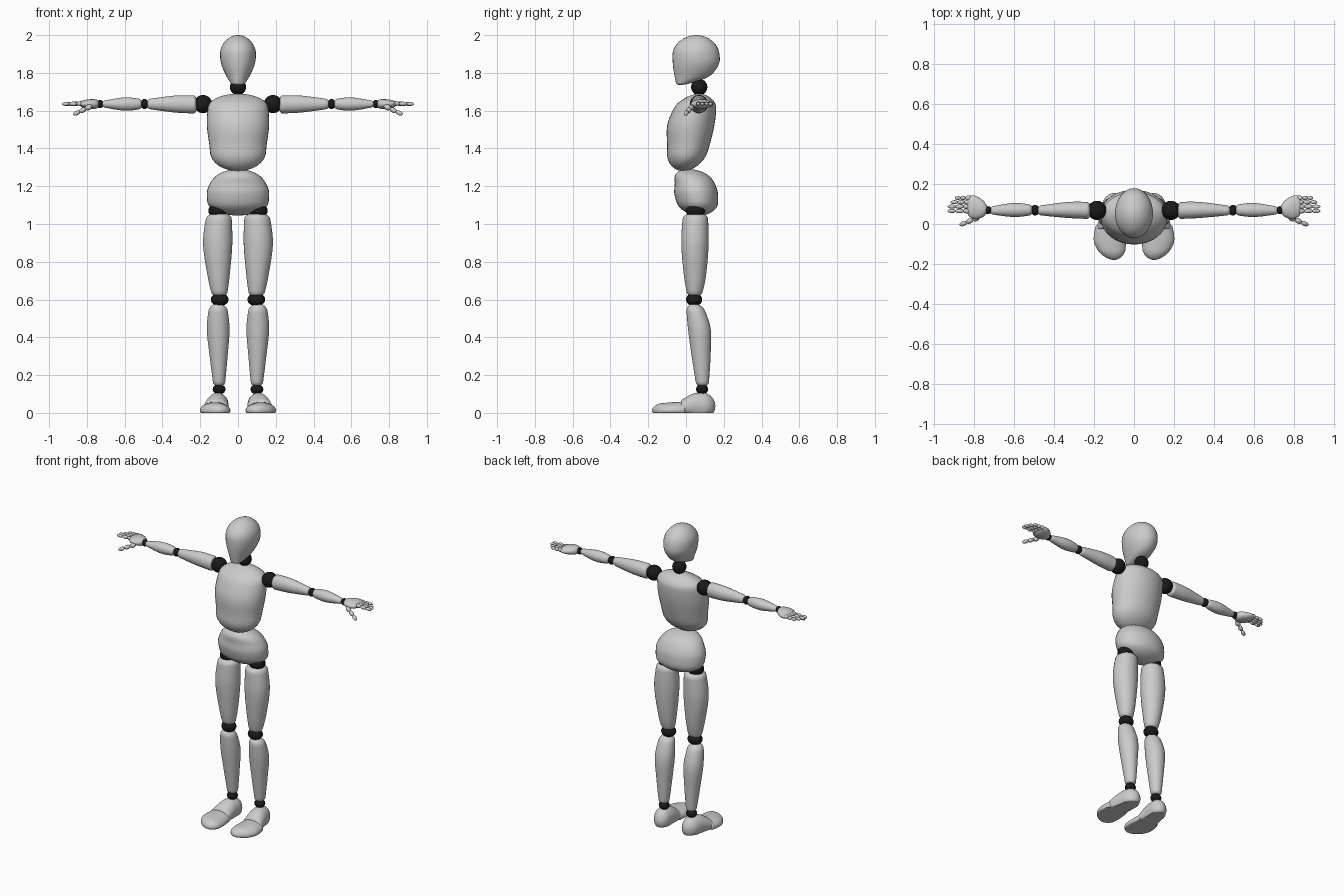
import bpy, bmesh
from math import sin, cos, pi, sqrt
from mathutils import Vector, Matrix

cube = bpy.data.objects.get("Cube")
if cube:
    bpy.data.objects.remove(cube)


def material(name, value):
    mat = bpy.data.materials.new(name)
    mat.use_nodes = True
    colour = (value, value, value, 1)
    mat.diffuse_color = colour
    mat.node_tree.nodes["Principled BSDF"].inputs["Base Color"].default_value = colour
    return mat


GREY = material("light grey", 0.6)
BLACK = material("joint black", 0.01)
SEGMENTS = 32
RINGS = 28


def finish(name, bm, mat, side):
    """Mirror to the wanted side, shade smooth and link."""
    for vert in bm.verts:
        vert.co.x *= side
    bmesh.ops.recalc_face_normals(bm, faces=bm.faces)
    mesh = bpy.data.meshes.new(name)
    bm.to_mesh(mesh)
    bm.free()
    mesh.materials.append(mat)
    obj = bpy.data.objects.new(name, mesh)
    bpy.context.collection.objects.link(obj)
    bpy.ops.object.select_all(action='DESELECT')
    obj.select_set(True)
    bpy.context.view_layer.objects.active = obj
    bpy.ops.object.shade_smooth_by_angle(angle=0.9)


def spline(stations, u):
    """Point on a smooth curve through the stations, u from start to end."""
    last = len(stations) - 1
    i = min(int(u * last), last - 1)
    t = u * last - i
    b, c = stations[i], stations[i + 1]
    a = stations[i - 1] if i > 0 else b
    d = stations[i + 2] if i + 2 <= last else c
    return (b + (c - a) * (t / 2) + (2 * a - 5 * b + 4 * c - d) * (t * t / 2)
            + (3 * b - a - 3 * c + d) * (t ** 3 / 2))


def dome(distance, length):
    """Radius factor that rounds off an end over the given length."""
    gap = max(0, 1 - distance / length)
    return max(sqrt(max(0, 1 - gap * gap)), 0.02)


def loft(name, axis, stations, start_round, end_round, side=1, floor=None):
    """Oval sections along an axis: position, then low and high of the other two axes."""
    stations = [Vector(s) for s in stations]
    start, end = stations[0][0], stations[-1][0]
    bm = bmesh.new()
    rings = []
    for r in range(RINGS + 1):
        pos, a_low, a_high, b_low, b_high = spline(stations, (1 - cos(pi * r / RINGS)) / 2)
        size = dome(pos - start, start_round) * dome(end - pos, end_round) / 2
        ring = []
        for k in range(SEGMENTS):
            angle = 2 * pi * k / SEGMENTS
            a = (a_low + a_high) / 2 + (a_high - a_low) * size * cos(angle)
            b = (b_low + b_high) / 2 + (b_high - b_low) * size * sin(angle)
            if floor is not None:
                b = max(b, floor)
            ring.append(bm.verts.new({"x": (pos, a, b), "y": (a, pos, b), "z": (a, b, pos)}[axis]))
        rings.append(ring)
    for low, high in zip(rings, rings[1:]):
        for k in range(SEGMENTS):
            bm.faces.new((low[k - 1], low[k], high[k], high[k - 1]))
    bm.faces.new(rings[0])
    bm.faces.new(rings[-1])
    finish(name, bm, GREY, side)


def centred(rows):
    return [(z, -width, width, back, front) for z, width, back, front in rows]


def joint(name, centre, radii, side=1):
    bm = bmesh.new()
    bmesh.ops.create_uvsphere(bm, u_segments=24, v_segments=16, radius=1,
                              matrix=Matrix.Translation(centre) @ Matrix.Diagonal((*radii, 1)))
    finish(name, bm, BLACK, side)


def digit(name, base, tip, radius, side):
    """Chain of three stretched beads from base to tip."""
    base, tip = Vector(base), Vector(tip)
    step = (tip - base) / 3
    turn = step.to_track_quat('Z', 'Y').to_matrix().to_4x4()
    bm = bmesh.new()
    for i in range(3):
        width = radius * (1 - i / 10)
        shape = Matrix.Diagonal((width, width, step.length * 0.56, 1))
        bmesh.ops.create_uvsphere(bm, u_segments=12, v_segments=10, radius=1,
                                  matrix=Matrix.Translation(base + step * (i + 0.5)) @ turn @ shape)
    finish(name, bm, GREY, side)


# Head, chest and pelvis
loft("head", "z", centred([
    (1.735, .03, -.05, -.01), (1.78, .06, -.06, .12), (1.85, .09, -.07, .175),
    (1.92, .095, -.07, .175), (2, .09, -.06, .17)]), .01, .1)
joint("neck_joint", (0, .07, 1.725), (.043, .043, .043))
loft("chest", "z", centred([
    (1.28, .145, -.11, .08), (1.4, .15, -.1, .12), (1.52, .165, -.1, .15),
    (1.62, .16, -.06, .16), (1.69, .15, -.01, .15)]), .1, .07)
loft("pelvis", "z", centred([
    (1.045, .155, -.03, .17), (1.15, .165, -.06, .17),
    (1.22, .16, -.07, .16), (1.29, .17, -.13, .16)]), .07, .12)

for prefix, side in (("left_", 1), ("right_", -1)):
    # Leg
    joint(prefix + "hip_joint", (.107, .05, 1.07), (.05, .05, .04), side)
    loft(prefix + "thigh", "z", [
        (.61, .06, .135, .01, .08), (.72, .045, .16, -.01, .105),
        (.9, .03, .185, -.025, .12), (1.06, .035, .165, -.015, .115)], .03, .03, side)
    joint(prefix + "knee_joint", (.097, .043, .6), (.047, .043, .035), side)
    loft(prefix + "shin", "z", [
        (.14, .07, .13, .055, .12), (.3, .055, .15, .03, .13),
        (.45, .045, .165, .01, .13), (.58, .06, .15, 0, .085)], .02, .04, side)
    joint(prefix + "ankle_joint", (.1, .085, .125), (.034, .032, .027), side)
    loft(prefix + "foot", "y", [
        (-.03, .05, .19, -.03, .065), (.05, .05, .17, -.03, .105),
        (.155, .05, .15, -.03, .1)], .01, .06, side, floor=0)
    loft(prefix + "toe", "y", [
        (-.18, .05, .15, -.02, .045), (-.09, .04, .2, -.03, .055),
        (0, .05, .19, -.03, .06)], .05, .01, side, floor=0)

    # Arm
    joint(prefix + "shoulder_joint", (.185, .068, 1.635), (.048, .048, .048), side)
    loft(prefix + "upper_arm", "x", [
        (.215, .025, .11, 1.585, 1.68), (.33, .03, .11, 1.59, 1.68),
        (.485, .045, .09, 1.61, 1.66)], .02, .02, side)
    joint(prefix + "elbow_joint", (.495, .069, 1.635), (.021, .027, .027), side)
    loft(prefix + "forearm", "x", [
        (.505, .045, .095, 1.61, 1.66), (.6, .035, .105, 1.6, 1.67),
        (.725, .05, .085, 1.62, 1.65)], .02, .02, side)
    joint(prefix + "wrist_joint", (.73, .069, 1.635), (.018, .02, .022), side)

    # Hand
    loft(prefix + "palm", "x", [
        (.73, .045, .1, 1.61, 1.66), (.79, .025, .14, 1.61, 1.66),
        (.84, .045, .14, 1.62, 1.65)], .03, .02, side)
    for finger, y, tip in (("index", .065, .93), ("middle", .087, .93),
                           ("ring", .109, .915), ("little", .13, .895)):
        digit(prefix + finger + "_finger", (.815, y, 1.638), (tip, y, 1.635), .0125, side)
    digit(prefix + "thumb", (.775, .035, 1.625), (.87, -.005, 1.58), .015, side)
